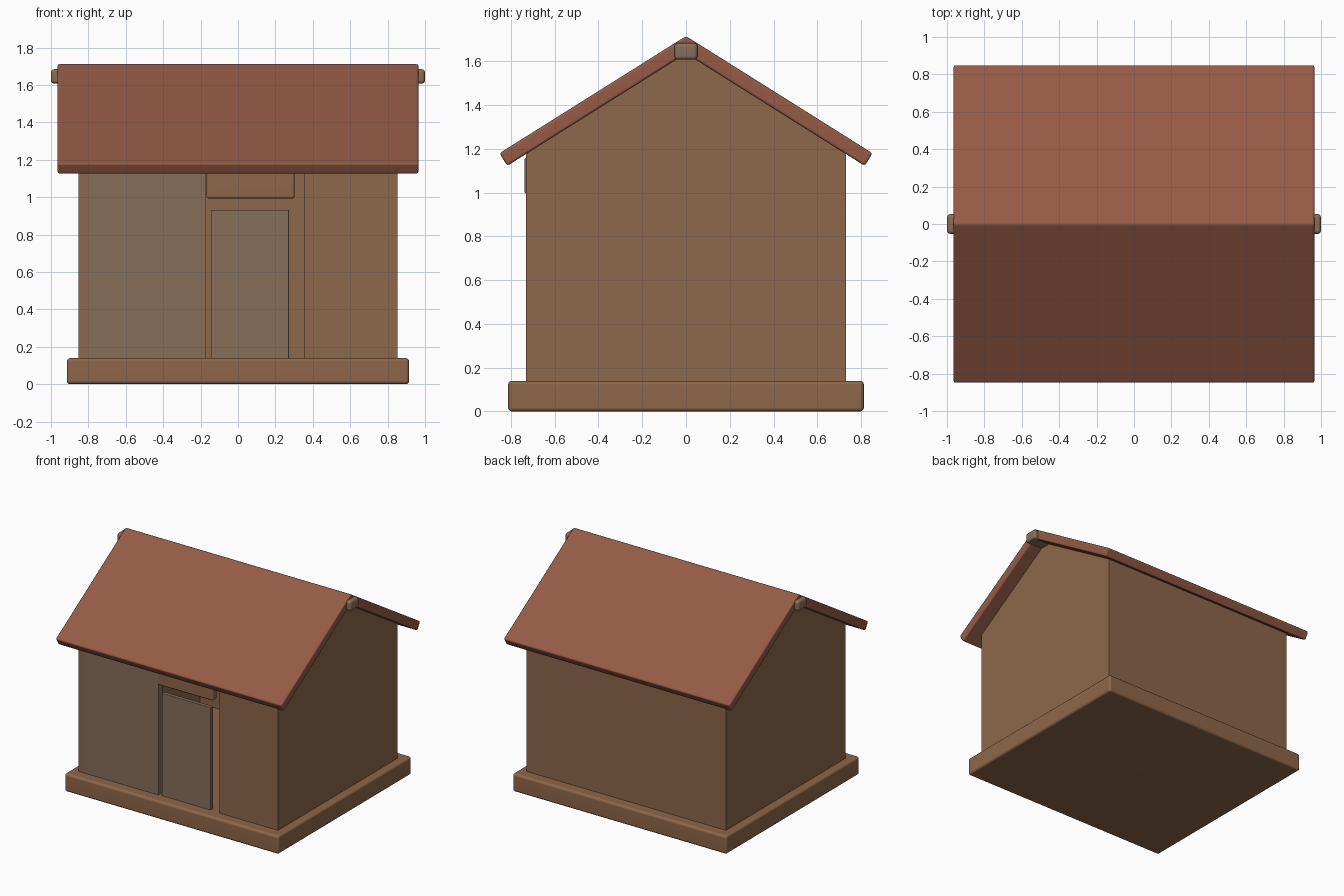
import bpy
import bmesh
from math import radians

cube = bpy.data.objects.get("Cube")
if cube:
    bpy.data.objects.remove(cube, do_unlink=True)


def make_material(name, color):
    mat = bpy.data.materials.new(name)
    mat.use_nodes = True
    mat.diffuse_color = (*color, 1)
    mat.node_tree.nodes["Principled BSDF"].inputs["Base Color"].default_value = (*color, 1)
    return mat


WOOD = make_material("brown wood", (0.27, 0.135, 0.068))
ROOF = make_material("red brown roof", (0.30, 0.105, 0.06))
GREY = make_material("grey brown wood", (0.245, 0.158, 0.10))


def prism(name, profile, x0, x1, mat, bevel=0.0):
    """Extrude a (y, z) profile from x0 to x1 and round its edges."""
    bm = bmesh.new()
    face = bm.faces.new([bm.verts.new((x0, y, z)) for y, z in profile])
    ext = bmesh.ops.extrude_face_region(bm, geom=[face])["geom"]
    bmesh.ops.translate(bm, vec=(x1 - x0, 0, 0),
                        verts=[v for v in ext if isinstance(v, bmesh.types.BMVert)])
    bmesh.ops.recalc_face_normals(bm, faces=bm.faces)
    if bevel:
        bmesh.ops.bevel(bm, geom=bm.edges[:], offset=bevel, segments=3,
                        profile=0.5, affect='EDGES', clamp_overlap=True)
    mesh = bpy.data.meshes.new(name)
    bm.to_mesh(mesh)
    bm.free()
    mesh.materials.append(mat)
    obj = bpy.data.objects.new(name, mesh)
    bpy.context.collection.objects.link(obj)
    if bevel:
        bpy.ops.object.select_all(action='DESELECT')
        obj.select_set(True)
        bpy.context.view_layer.objects.active = obj
        bpy.ops.object.shade_smooth_by_angle(angle=radians(40))
        obj.modifiers.new("Weighted normals", 'WEIGHTED_NORMAL').keep_sharp = True
    return obj


def box(name, x, y, z, mat, bevel=0.0):
    profile = [(y[0], z[0]), (y[1], z[0]), (y[1], z[1]), (y[0], z[1])]
    return prism(name, profile, x[0], x[1], mat, bevel)


# Base slab, also the floor inside
FLOOR, EAVE, APEX = 0.14, 1.19, 1.645
HX, HY, T = 0.853, 0.73, 0.05
box("base_slab", (-0.915, 0.915), (-0.813, 0.813), (0, FLOOR), WOOD, 0.018)

# Gable end walls
gable = [(-HY, FLOOR - 0.02), (HY, FLOOR - 0.02), (HY, EAVE), (0, APEX), (-HY, EAVE)]
for name, side in (("left_gable_wall", 1), ("right_gable_wall", -1)):
    prism(name, gable, side * HX, side * (HX - T), WOOD)

# Back wall and the two front wall panels beside the doorway
inner = HX - T
height = (FLOOR - 0.02, EAVE)
front = (-HY, -HY + T)
box("back_wall", (-inner, inner), (HY - T, HY), height, WOOD)
box("front_wall_left", (0.355, inner), front, height, WOOD)
box("front_wall_right", (-inner, -0.17), front, height, GREY)

# Door and lintel
box("door", (-0.145, 0.273), (-0.725, -0.695), (FLOOR - 0.01, 0.932), GREY, 0.004)
box("lintel", (-0.168, 0.302), (-0.738, -0.685), (0.993, 1.16), WOOD, 0.012)

# Pitched roof as one folded slab
half = [(0.852, 1.18), (0.817, 1.122)]
roof = [(0, 1.715)] + half + [(0, 1.635)] + [(-y, z) for y, z in reversed(half)]
prism("roof", roof, -0.965, 0.965, ROOF, 0.012)

# Ridge beam showing at both ends
box("ridge_beam", (-1, 1), (-0.053, 0.053), (1.607, 1.684), GREY, 0.018)
